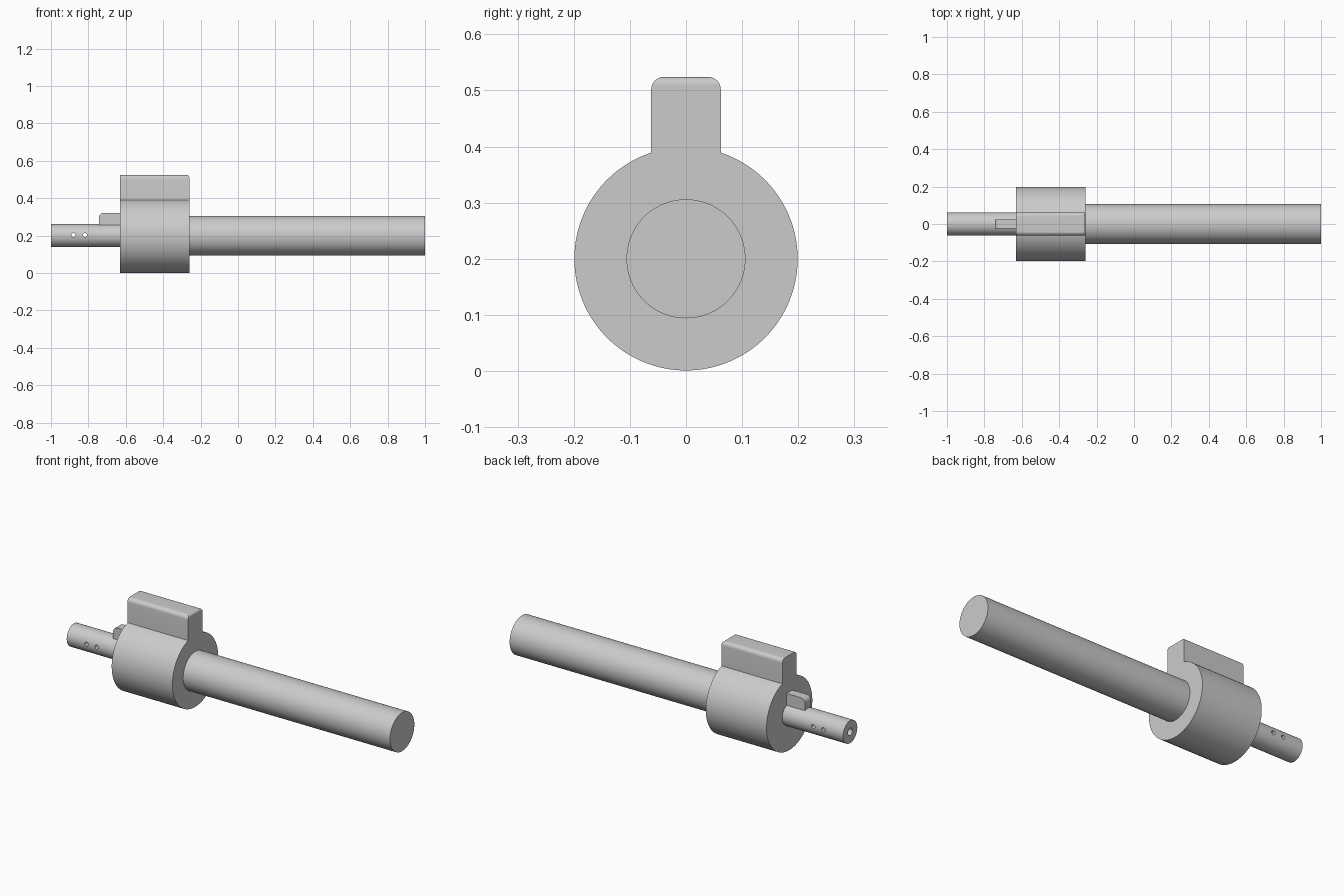
import bpy, bmesh, math
from mathutils import Vector

cube = bpy.data.objects.get("Cube")
if cube:
    bpy.data.objects.remove(cube, do_unlink=True)

AXIS_Z = 0.2                       # height of the common axis
BODY_X0, BODY_X1 = -0.63, -0.26

grey = bpy.data.materials.new("light grey metal")
grey.use_nodes = True
grey.diffuse_color = (0.6, 0.6, 0.6, 1)
grey.node_tree.nodes["Principled BSDF"].inputs["Base Color"].default_value = (0.6, 0.6, 0.6, 1)


def extrude(name, points, direction):
    """Solid made by sweeping a closed outline along a direction."""
    bm = bmesh.new()
    face = bm.faces.new([bm.verts.new(p) for p in points])
    swept = bmesh.ops.extrude_face_region(bm, geom=[face])["geom"]
    verts = [g for g in swept if isinstance(g, bmesh.types.BMVert)]
    bmesh.ops.translate(bm, verts=verts, vec=Vector(direction))
    bmesh.ops.recalc_face_normals(bm, faces=bm.faces)
    mesh = bpy.data.meshes.new(name)
    bm.to_mesh(mesh)
    bm.free()
    mesh.materials.append(grey)
    obj = bpy.data.objects.new(name, mesh)
    bpy.context.collection.objects.link(obj)
    return obj


def circle(radius, n):
    return [(radius * math.cos(2 * math.pi * i / n), radius * math.sin(2 * math.pi * i / n))
            for i in range(n)]


def rod(name, x0, x1, radius, n=96):
    pts = [(x0, a, AXIS_Z + b) for a, b in circle(radius, n)]
    return extrude(name, pts, (x1 - x0, 0, 0))


def rounded_top(u0, u1, v0, v1, r_left, r_right, steps=8):
    """Rectangle outline whose two upper corners may be rounded."""
    pts = [(u0, v0), (u1, v0)]
    for r, u, start in ((r_right, u1 - r_right, 0), (r_left, u0 + r_left, 90)):
        for i in range(steps + 1 if r else 1):
            a = math.radians(start + 90 * i / steps)
            pts.append((u + r * math.cos(a), v1 - r + r * math.sin(a)))
    return pts


def combine(obj, other, operation):
    mod = obj.modifiers.new("cut", "BOOLEAN")
    mod.operation, mod.object, mod.solver = operation, other, "EXACT"
    bpy.context.view_layer.objects.active = obj
    bpy.ops.object.modifier_apply(modifier=mod.name)
    bpy.data.objects.remove(other, do_unlink=True)


# Housing: drum with a block on top, rounded along both sides and the +x end
body = rod("body_housing", BODY_X0, BODY_X1, 0.199, 128)
block = extrude("top_block",
                [(BODY_X0, y, z) for y, z in rounded_top(-0.062, 0.062, 0.3, 0.524, 0.022, 0.022)],
                (BODY_X1 - BODY_X0, 0, 0))
side = extrude("block_side",
               [(x, -0.2, z) for x, z in rounded_top(BODY_X0 - 0.1, BODY_X1, 0.2, 0.524, 0, 0.014)],
               (0, 0.4, 0))
combine(block, side, "INTERSECT")
combine(body, block, "UNION")

# Long tube
tube = rod("long_tube", BODY_X1 - 0.02, 1, 0.106)

# Short shaft with an end bore and two cross holes
shaft = rod("short_shaft", -1, BODY_X0 + 0.02, 0.062)
combine(shaft, rod("bore", -1.1, -0.76, 0.02, 32), "DIFFERENCE")
for x in (-0.88, -0.818):
    pts = [(x + a, -0.2, AXIS_Z + 0.003 + b) for a, b in circle(0.011, 24)]
    combine(shaft, extrude("cross_hole", pts, (0, 0.4, 0)), "DIFFERENCE")

# Key on the shaft, rounded at its outer end
key = extrude("shaft_key",
              [(x, -0.025, z) for x, z in rounded_top(-0.743, BODY_X0 + 0.01, 0.245, 0.322, 0.026, 0)],
              (0, 0.05, 0))

for obj in (body, tube, shaft, key):
    bpy.ops.object.select_all(action="DESELECT")
    obj.select_set(True)
    bpy.context.view_layer.objects.active = obj
    bpy.ops.object.shade_smooth_by_angle(angle=math.radians(30))
